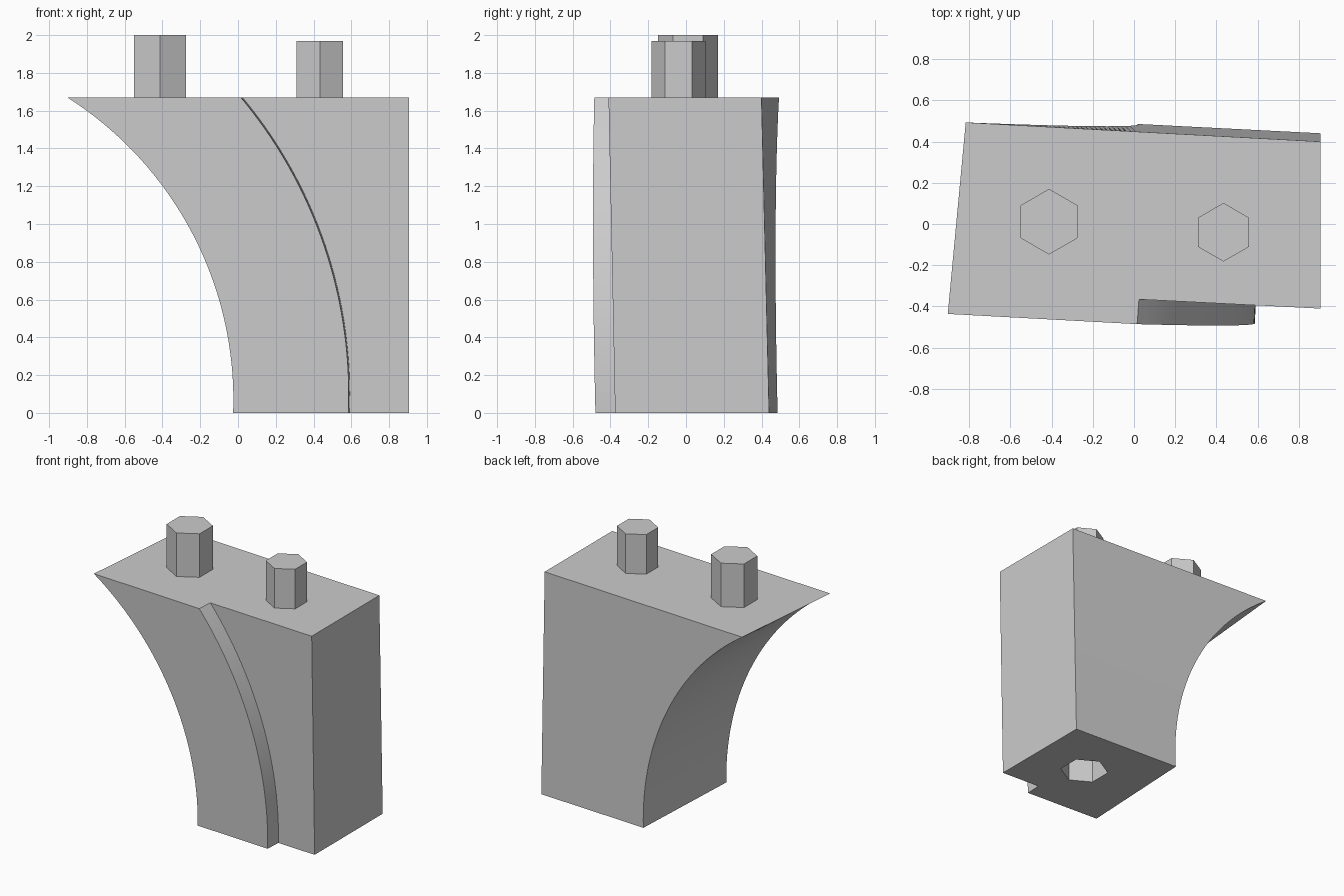
import bpy, bmesh, math

if "Cube" in bpy.data.objects:
    bpy.data.objects.remove(bpy.data.objects["Cube"], do_unlink=True)

grey = bpy.data.materials.new("light grey")
grey.use_nodes = True
colour = (0.6, 0.6, 0.6, 1)
grey.diffuse_color = colour
grey.node_tree.nodes["Principled BSDF"].inputs["Base Color"].default_value = colour

TOP = 1.67
RIGHT = 0.905
LEVELS = 32


def add_object(name, bm):
    bmesh.ops.recalc_face_normals(bm, faces=bm.faces)
    mesh = bpy.data.meshes.new(name)
    bm.to_mesh(mesh)
    bm.free()
    mesh.materials.append(grey)
    obj = bpy.data.objects.new(name, mesh)
    bpy.context.collection.objects.link(obj)
    return obj


def hex_prism(name, x, y, radius, bottom, top):
    """Six-sided upright prism with corners pointing along y."""
    bm = bmesh.new()
    ring = [bm.verts.new((x + radius * math.sin(k * math.pi / 3),
                          y + radius * math.cos(k * math.pi / 3), bottom))
            for k in range(6)]
    base = bm.faces.new(ring)
    lifted = bmesh.ops.extrude_face_region(bm, geom=[base], use_keep_orig=True)
    for v in lifted["geom"]:
        if isinstance(v, bmesh.types.BMVert):
            v.co.z = top
    return add_object(name, bm)


def arc_x(z, y, end_x, radius, mid_z):
    """Arch curve in the front plane, skewed slightly towards the back."""
    depth = y + 0.46
    height = z - 0.03 * depth - mid_z
    return end_x - radius + math.sqrt(radius ** 2 - height ** 2) + 0.048 * depth


# Slightly tilted front, recessed front and back planes
def front_y(x, z):
    return -0.448 - 0.054 * x - 0.022 * (z - 0.0)


def recess_y(x, z):
    return -0.329 - 0.051 * x - 0.021 * z


def back_y(x, z):
    return 0.486 - 0.051 * x - 0.0225 * z - 0.003 * x * z / TOP


def on_plane(plane, z, curve):
    """Point where a curved wall meets a tilted plane."""
    y = plane(0, z)
    for _ in range(4):
        x = arc_x(z, y, *curve)
        y = plane(x, z)
    return (x, y, z)


# Arch block, lofted upwards
inner = (-0.025, 1.894, 0.07)
outer = (0.587, 2.447, 0.10)
bm = bmesh.new()
rings = []
for i in range(LEVELS + 1):
    z = TOP * i / LEVELS
    points = [on_plane(front_y, z, inner),
              on_plane(front_y, z, outer),
              on_plane(recess_y, z, outer),
              (RIGHT, recess_y(RIGHT, z), z),
              (RIGHT, back_y(RIGHT, z), z),
              on_plane(back_y, z, inner)]
    rings.append([bm.verts.new(p) for p in points])
for low, high in zip(rings, rings[1:]):
    for k in range(6):
        n = (k + 1) % 6
        bm.faces.new((low[k], low[n], high[n], high[k]))
bm.faces.new(rings[0])
bm.faces.new(rings[-1])
block = add_object("arch_block", bm)

# Hexagonal socket underneath
cutter = hex_prism("socket_cutter", 0.48, 0.02, 0.17, -0.1, 0.36)
cutter.hide_render = True
cut = block.modifiers.new("socket", "BOOLEAN")
cut.operation = "DIFFERENCE"
cut.solver = "EXACT"
cut.object = cutter
bpy.ops.object.select_all(action="DESELECT")
block.select_set(True)
bpy.context.view_layer.objects.active = block
bpy.ops.object.modifier_apply(modifier=cut.name)
bpy.data.objects.remove(cutter, do_unlink=True)
bpy.ops.object.shade_smooth_by_angle(angle=math.radians(25))

# Hexagonal pegs on top
hex_prism("large_peg", -0.412, 0.011, 0.159, TOP - 0.01, 2.0)
hex_prism("small_peg", 0.434, -0.04, 0.142, TOP - 0.01, 1.97)
